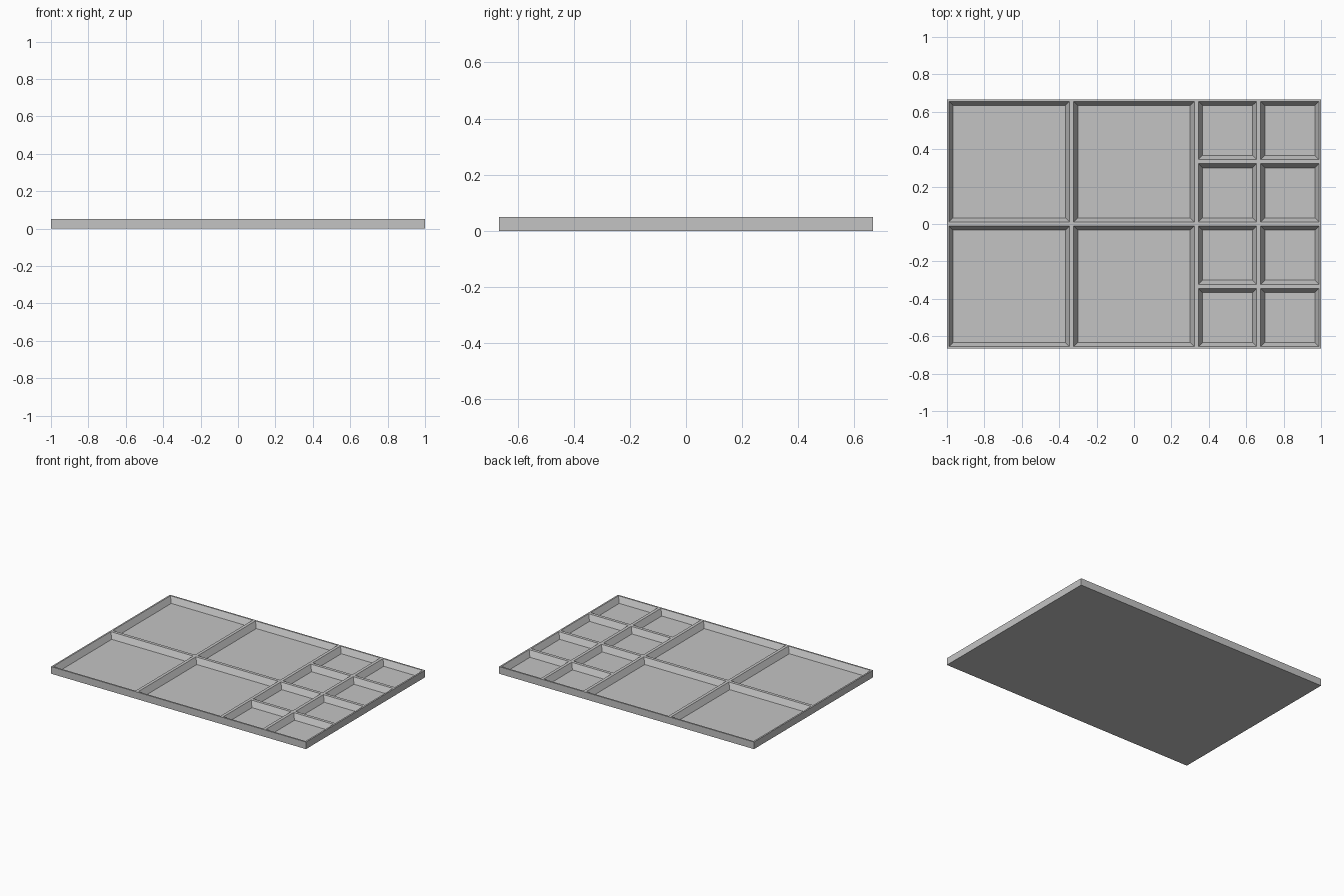
import bpy, bmesh

if "Cube" in bpy.data.objects:
    bpy.data.objects.remove(bpy.data.objects["Cube"])

CELL = 1 / 3          # small compartment pitch
COLS, ROWS = 6, 4
HEIGHT = 0.05
RIM = 0.011           # half the width of a rib top
SLOPE = 0.022         # horizontal run of the pocket walls
DEPTH = 0.04          # pocket depth

grey = bpy.data.materials.new("plain grey")
grey.diffuse_color = (0.55, 0.55, 0.55, 1)
grey.use_nodes = True
grey.node_tree.nodes["Principled BSDF"].inputs["Base Color"].default_value = grey.diffuse_color

bm = bmesh.new()

# Top sheet: a regular grid of small cells
grid = [[bm.verts.new((-1 + i * CELL, -2 * CELL + j * CELL, HEIGHT))
         for j in range(ROWS + 1)] for i in range(COLS + 1)]
cells = {}
for i in range(COLS):
    for j in range(ROWS):
        cells[i, j] = bm.faces.new((grid[i][j], grid[i + 1][j],
                                    grid[i + 1][j + 1], grid[i][j + 1]))

# Merge two-by-two groups into the four large compartments
for i in (0, 2):
    for j in (0, 2):
        group = [cells[i + a, j + b] for a in (0, 1) for b in (0, 1)]
        bmesh.ops.dissolve_faces(bm, faces=group, use_verts=False)
pockets = list(bm.faces)

# Outer walls and underside
border = [e for e in bm.edges if e.is_boundary]
walls = bmesh.ops.extrude_edge_only(bm, edges=border)["geom"]
for v in walls:
    if isinstance(v, bmesh.types.BMVert):
        v.co.z = 0
bmesh.ops.holes_fill(bm, edges=[e for e in bm.edges if e.is_boundary], sides=0)
bmesh.ops.recalc_face_normals(bm, faces=bm.faces)

# Flat rib tops, then sloping walls down to each pocket floor
bmesh.ops.inset_individual(bm, faces=pockets, thickness=RIM, use_even_offset=True)
bmesh.ops.inset_individual(bm, faces=pockets, thickness=SLOPE, depth=-DEPTH,
                           use_even_offset=True)

mesh = bpy.data.meshes.new("compartment_tray")
bm.to_mesh(mesh)
bm.free()
mesh.materials.append(grey)
tray = bpy.data.objects.new("compartment_tray", mesh)
bpy.context.collection.objects.link(tray)
